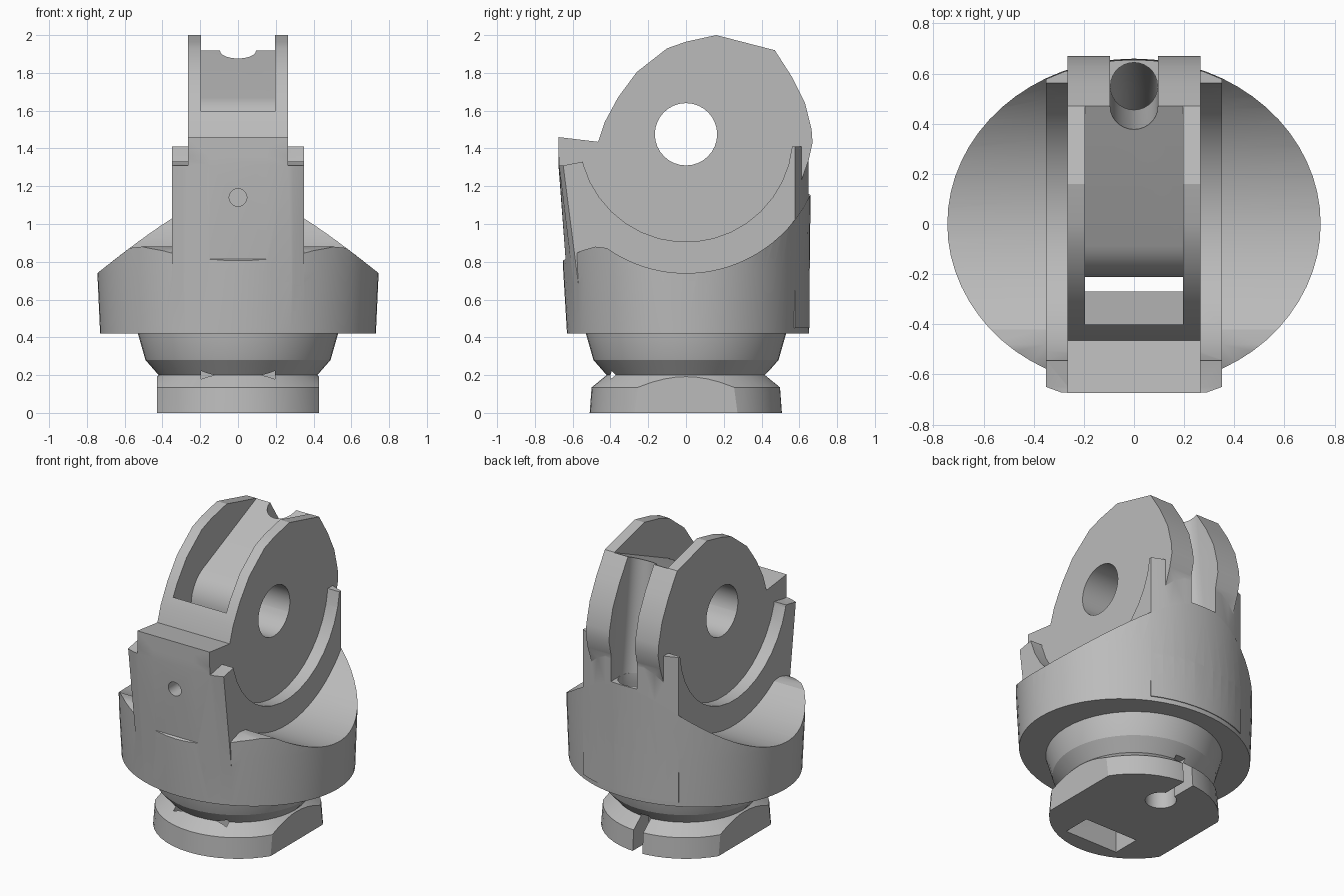
import bpy, bmesh
from math import sin, cos, pi, sqrt, radians

if "Cube" in bpy.data.objects:
    bpy.data.objects.remove(bpy.data.objects["Cube"])

grey = bpy.data.materials.new("plain grey")
grey.use_nodes = True
grey.diffuse_color = (0.5, 0.5, 0.5, 1)
grey.node_tree.nodes["Principled BSDF"].inputs["Base Color"].default_value = (0.5, 0.5, 0.5, 1)


def loft(name, rings):
    """Closed solid through rings that share one point count."""
    bm = bmesh.new()
    vs = [[bm.verts.new(p) for p in ring] for ring in rings]
    n = len(vs[0])
    for a, b in zip(vs, vs[1:]):
        for i in range(n):
            j = (i + 1) % n
            bm.faces.new((a[i], a[j], b[j], b[i]))
    bm.faces.new(vs[0])
    bm.faces.new(vs[-1])
    bmesh.ops.recalc_face_normals(bm, faces=bm.faces)
    mesh = bpy.data.meshes.new(name)
    bm.to_mesh(mesh)
    bm.free()
    mesh.materials.append(grey)
    ob = bpy.data.objects.new(name, mesh)
    bpy.context.collection.objects.link(ob)
    return ob


def prism(name, yz, x0, x1):
    return loft(name, [[(x, y, z) for y, z in yz] for x in (x0, x1)])


def box(name, x0, x1, y0, y1, z0, z1):
    return prism(name, [(y0, z0), (y1, z0), (y1, z1), (y0, z1)], x0, x1)


def circle(r, n, cx=0, cy=0):
    return [(cx + r * cos(2 * pi * i / n), cy + r * sin(2 * pi * i / n)) for i in range(n)]


def combine(target, other, op, keep=False):
    mod = target.modifiers.new("combine", 'BOOLEAN')
    mod.operation = op
    mod.solver = 'EXACT'
    mod.object = other
    bpy.context.view_layer.objects.active = target
    bpy.ops.object.modifier_apply(modifier=mod.name)
    if not keep:
        bpy.data.objects.remove(other)


def mix(a, b, t):
    return a + (b - a) * t


AXLE = 1.475  # height of the axle hole

# Round housing, slightly flared, with a scooped top
def housing_ring(z, width, front, back):
    pts = circle(1, 64)
    return [(width * x, (back if y > 0 else front) * y, z) for x, y in pts]

housing = loft("housing", [housing_ring(0.42, 0.73, 0.63, 0.65),
                           housing_ring(0.75, 0.745, 0.65, 0.655),
                           housing_ring(1.2, 0.75, 0.67, 0.66)])
scoop = [(-0.8, 0.72), (-0.62, 0.825), (-0.55, 0.86), (-0.48, 0.88)]
for i in range(29):
    y = mix(-0.42, 0.7, i / 28)
    scoop.append((y, 1.47 - sqrt(0.73 ** 2 - y * y)))
scoop += [(0.9, 1.4), (0.9, 2), (-0.8, 2)]
combine(housing, prism("scoop", scoop, -1, 1), 'DIFFERENCE')

# Middle slab with squared front corners and a curved back
def slab_ring(z):
    t = (z - 0.45) / 0.86
    ring = [(0.35 - 0.07 * i, 0.655 * sqrt(1 - ((0.35 - 0.07 * i) / 0.745) ** 2), z) for i in range(11)]
    front = [(0.35, mix(-0.54, -0.65, t)), (0.29, mix(-0.565, -0.672, t)),
             (0.15, mix(-0.61, -0.675, t))]
    ring += [(-x, y, z) for x, y in front] + [(x, y, z) for x, y in reversed(front)]
    return ring

slab = loft("slab", [slab_ring(0.45), slab_ring(1.31), [(x, y, 1.41) for x, y, z in slab_ring(1.31)]])
recess = [(-1, 1.31), (-0.65, 1.31), (-0.545, 1.33)]
for i in range(17):
    a = radians(mix(196, 354, i / 16))
    recess.append((0.565 * cos(a), 1.47 + 0.565 * sin(a)))
recess += [(0.565, 1.41), (1, 1.412), (1, 2.2), (-1, 2.2)]
for side in (-1, 1):
    combine(slab, prism("recess", recess, side * 0.265, side * 0.6), 'DIFFERENCE')
combine(housing, slab, 'UNION')

# Twin cheeks and front block, one silhouette
cheeks = [(-0.5, 0.5), (-0.58, 1.0), (-0.675, 1.36), (-0.675, 1.46), (-0.465, 1.435), (-0.43, 1.54),
          (-0.36, 1.67), (-0.26, 1.805), (-0.1, 1.93), (0, 1.965), (0.16, 2.0), (0.47, 1.92),
          (0.56, 1.78), (0.63, 1.64), (0.665, 1.5), (0.67, 1.43), (0.65, 1.34), (0.6, 1.2), (0.55, 0.5)]
combine(housing, prism("cheeks", cheeks, -0.265, 0.265), 'UNION')

# Foot: neck and clamp flange with two flats
profile = [(0.51, 0), (0.5, 0.135), (0.42, 0.2), (0.49, 0.28), (0.53, 0.42), (0.53, 0.44)]
foot = loft("foot", [[(x, y, z) for x, y in circle(r, 48)] for r, z in profile])
for side in (-1, 1):
    combine(foot, box("flat", side * 0.43, side * 0.7, -0.7, 0.7, -0.1, 0.2), 'DIFFERENCE')

# Slot between the cheeks: front wall on one side, rounded hub on the other
slot = [(-0.4, -0.1), (-0.4, 0.2), (-0.27, 0.6), (-0.27, 1.15), (-0.4, 1.42), (-0.4, 2.2),
        (0.475, 2.2), (0.475, 1.92)]
for i in range(9):
    a = radians(mix(114, 180, i / 8))
    slot.append((0.212 * cos(a), AXLE + 0.212 * sin(a)))
slot.append((-0.212, -0.1))

# Cord channel: open groove down the back, then a tunnel to the foot
def groove_ring(cy, z):
    arc = [(0.095 * cos(a), cy + 0.095 * sin(a), z) for a in (pi + pi * i / 14 for i in range(15))]
    return arc + [(0.095, 0.9, z), (-0.095, 0.9, z)]

tunnel = [(0.55, 1.3), (0.55, 1.1), (0.45, 0.8), (0.32, 0.42), (0.25, 0.15), (0.25, -0.1)]
bore = circle(0.165, 32, 0, AXLE)
pinhole = circle(0.047, 20, 0, 1.14)

cutters = [
    prism("slot", slot, -0.195, 0.195),
    loft("groove", [groove_ring(0.55, 1.16), groove_ring(0.5, 1.6), groove_ring(0.45, 2.1)]),
    loft("tunnel", [[(x, y, z) for x, y in circle(0.094, 28, 0, cy)] for cy, z in tunnel]),
    prism("bore", bore, -1, 1),
    loft("pinhole", [[(x, y, z) for x, z in pinhole] for y in (-0.8, -0.5)]),
]
for cutter in cutters:
    combine(foot, cutter, 'DIFFERENCE', keep=True)
    combine(housing, cutter, 'DIFFERENCE')

# Narrow slit from the tunnel out through the back of the flange
combine(foot, box("slit", -0.035, 0.035, 0.25, 0.7, -0.1, 0.22), 'DIFFERENCE')

for ob in (housing, foot):
    bpy.ops.object.select_all(action='DESELECT')
    ob.select_set(True)
    bpy.context.view_layer.objects.active = ob
    bpy.ops.object.shade_smooth_by_angle(angle=radians(25))
